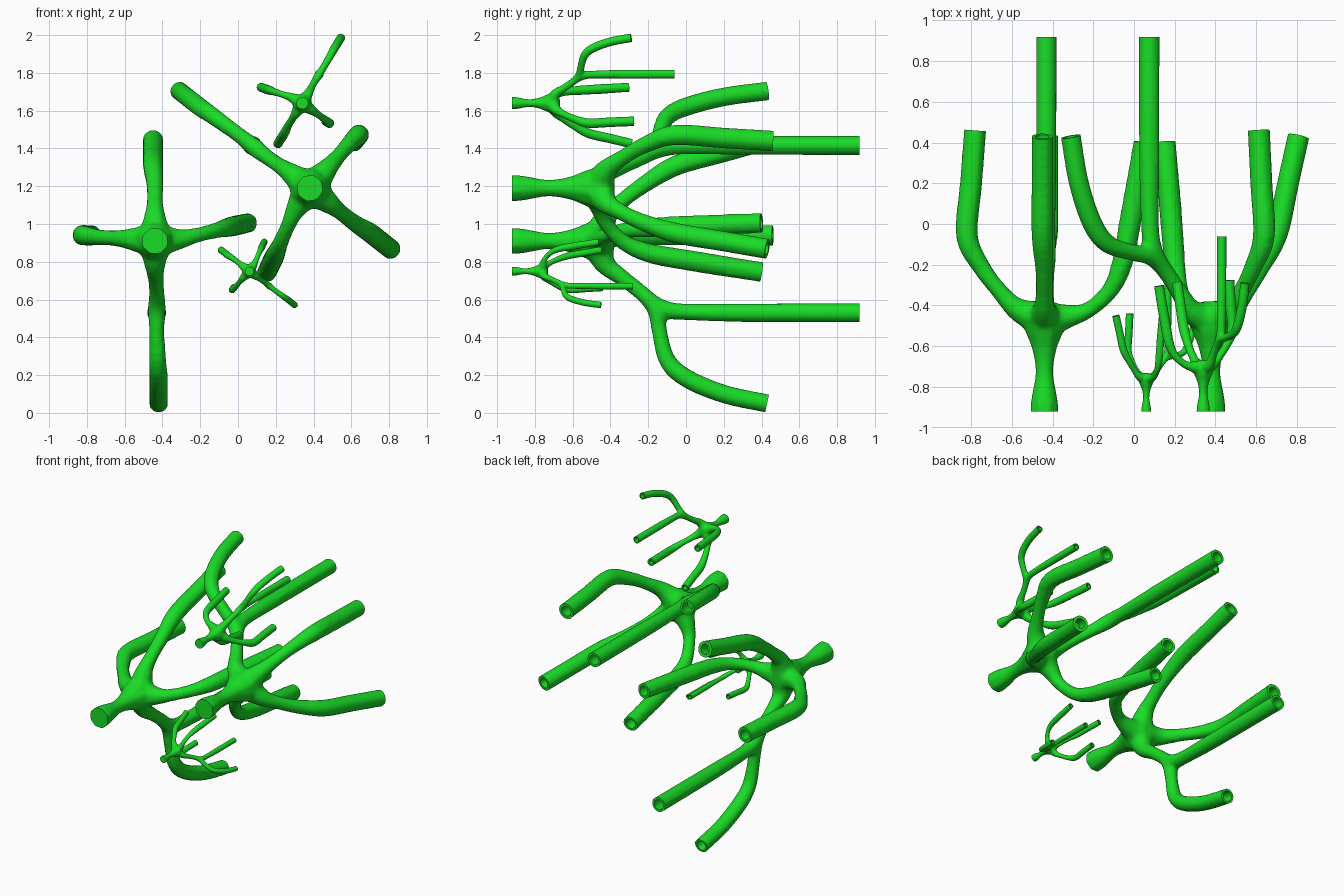
import bpy, bmesh, math
from mathutils import Vector

if "Cube" in bpy.data.objects:
    bpy.data.objects.remove(bpy.data.objects["Cube"])

BASE_Y = -0.92


def spline(pts, steps):
    """Catmull-Rom through (x, y, z, radius) points."""
    p = [Vector(q) for q in pts]
    p = [2 * p[0] - p[1]] + p + [2 * p[-1] - p[-2]]
    out = []
    for i in range(1, len(p) - 2):
        a, b, c, d = p[i - 1:i + 3]
        for s in range(steps):
            t = s / steps
            out.append(0.5 * (2 * b + (c - a) * t + (2 * a - 5 * b + 4 * c - d) * t * t
                              + (3 * b - a - 3 * c + d) * t ** 3))
    return out + [p[-2]]


def tube(bm, pts, steps=5, sides=8):
    """Closed tube swept along (x, y, z, radius) points."""
    path = spline(pts, steps) if steps > 1 else [Vector(q) for q in pts]
    n = len(path)
    tan = [(path[min(i + 1, n - 1)].xyz - path[max(i - 1, 0)].xyz).normalized() for i in range(n)]
    u = tan[0].orthogonal().normalized()
    rings = []
    for i, q in enumerate(path):
        if i:
            u = tan[i - 1].rotation_difference(tan[i]) @ u
        v = tan[i].cross(u)
        rings.append([bm.verts.new(q.xyz + q.w * (math.cos(a) * u + math.sin(a) * v))
                      for a in (math.tau * (k + 0.5) / sides for k in range(sides))])
    for r, s in zip(rings, rings[1:]):
        for k in range(sides):
            m = (k + 1) % sides
            bm.faces.new((r[k], r[m], s[m], s[k]))
    bm.faces.new(rings[0][::-1])
    bm.faces.new(rings[-1])


def to_object(bm, name):
    bmesh.ops.recalc_face_normals(bm, faces=bm.faces[:])
    me = bpy.data.meshes.new(name)
    bm.to_mesh(me)
    bm.free()
    ob = bpy.data.objects.new(name, me)
    bpy.context.collection.objects.link(ob)
    ob.hide_render = True
    return ob


# stem with flared foot and swollen hub
stem = [(0, -0.97, 0, .072), (0, -0.88, 0, .071), (0, -0.80, 0, .057), (0, -0.72, 0, .046),
        (0, -0.61, 0, .065), (0, -0.51, 0, .105), (0, -0.43, 0, .105), (0, -0.38, 0, .05)]
hub = (0, -0.47, 0, .10)
# curved arms, each leaving the hub
left = [hub, (-.13, -.42, .01, .06), (-.22, -.33, .015, .044), (-.31, -.21, .02, .047),
        (-.38, -.06, .03, .057), (-.36, .2, .03, .058), (-.34, .46, .03, .058)]
right = [hub, (.13, -.45, .01, .058), (.22, -.42, .03, .042), (.32, -.33, .055, .044),
         (.38, -.2, .07, .053), (.42, 0, .08, .057), (.49, .40, .095, .055)]
upper = [hub, (0, -.42, .13, .06), (0, -.34, .21, .045), (0, -.22, .30, .048),
         (-.01, -.05, .40, .057), (-.01, .2, .47, .057), (-.01, .43, .535, .057)]
# forked arm
lower = [hub, (0, -.43, -.12, .06), (.005, -.33, -.20, .045), (.01, -.23, -.28, .044),
         (.01, -.16, -.36, .05), (.01, -.14, -.48, .043), (.015, -.10, -.63, .048),
         (.02, 0, -.725, .052), (.02, .2, -.81, .052), (.02, .43, -.86, .052)]
fork = [(.01, -.20, -.31, .045), (.01, -.12, -.36, .05), (.01, .0, -.375, .046),
        (.01, .3, -.38, .052), (.01, .92, -.38, .054)]

body_bm, cut_bm = bmesh.new(), bmesh.new()
tube(body_bm, stem)
tube(cut_bm, [(0, -1.05, 0, .12), (0, BASE_Y, 0, .12)], 1)
for arm in (left, right, upper, lower, fork):
    end, prev = Vector(arm[-1]), Vector(arm[-2])
    d = (end.xyz - prev.xyz).normalized()
    tube(body_bm, arm + [(*(end.xyz + d * .06), end.w)])
    # trims the tip square and sinks a round socket into it
    tube(cut_bm, [(*(end.xyz + d * o), r) for o, r in
                  ((-.08, .034), (-.001, .034), (0, .1), (.12, .1))], 1, 16)
body = to_object(body_bm, "branch_source")
cutter = to_object(cut_bm, "tip_cutter")

# blend everything into one skin, then cut the ends
m = body.modifiers.new("blend", 'REMESH')
m.mode, m.voxel_size = 'VOXEL', 0.013
m = body.modifiers.new("relax", 'SMOOTH')
m.factor, m.iterations = 0.5, 8
m = body.modifiers.new("ends", 'BOOLEAN')
m.operation, m.solver, m.object = 'DIFFERENCE', 'EXACT', cutter
bpy.context.view_layer.update()
dg = bpy.context.evaluated_depsgraph_get()
mesh = bpy.data.meshes.new_from_object(body.evaluated_get(dg))
mesh.name = "branch"
for ob in (body, cutter):
    bpy.data.objects.remove(ob)
mesh.shade_smooth()
mesh.set_sharp_from_angle(angle=math.radians(40))
for v in mesh.vertices:
    v.co.y -= BASE_Y

green = bpy.data.materials.new("green")
green.diffuse_color = (0.01, 0.72, 0.02, 1)
green.use_nodes = True
green.node_tree.nodes["Principled BSDF"].inputs["Base Color"].default_value = green.diffuse_color
mesh.materials.clear()
mesh.materials.append(green)

# four copies, turned about the stem axis: x, z, turn in degrees, scale
for name, x, z, turn, s in (("large_branch_left", -.44, .91, 0, 1),
                            ("large_branch_right", .38, 1.19, 232, 1),
                            ("small_branch_top", .34, 1.64, 148, .467),
                            ("tiny_branch_bottom", .06, .75, 52, .348)):
    ob = bpy.data.objects.new(name, mesh)
    bpy.context.collection.objects.link(ob)
    ob.location = (x, BASE_Y, z)
    ob.rotation_euler = (0, -math.radians(turn), 0)
    ob.scale = (s, s, s)
